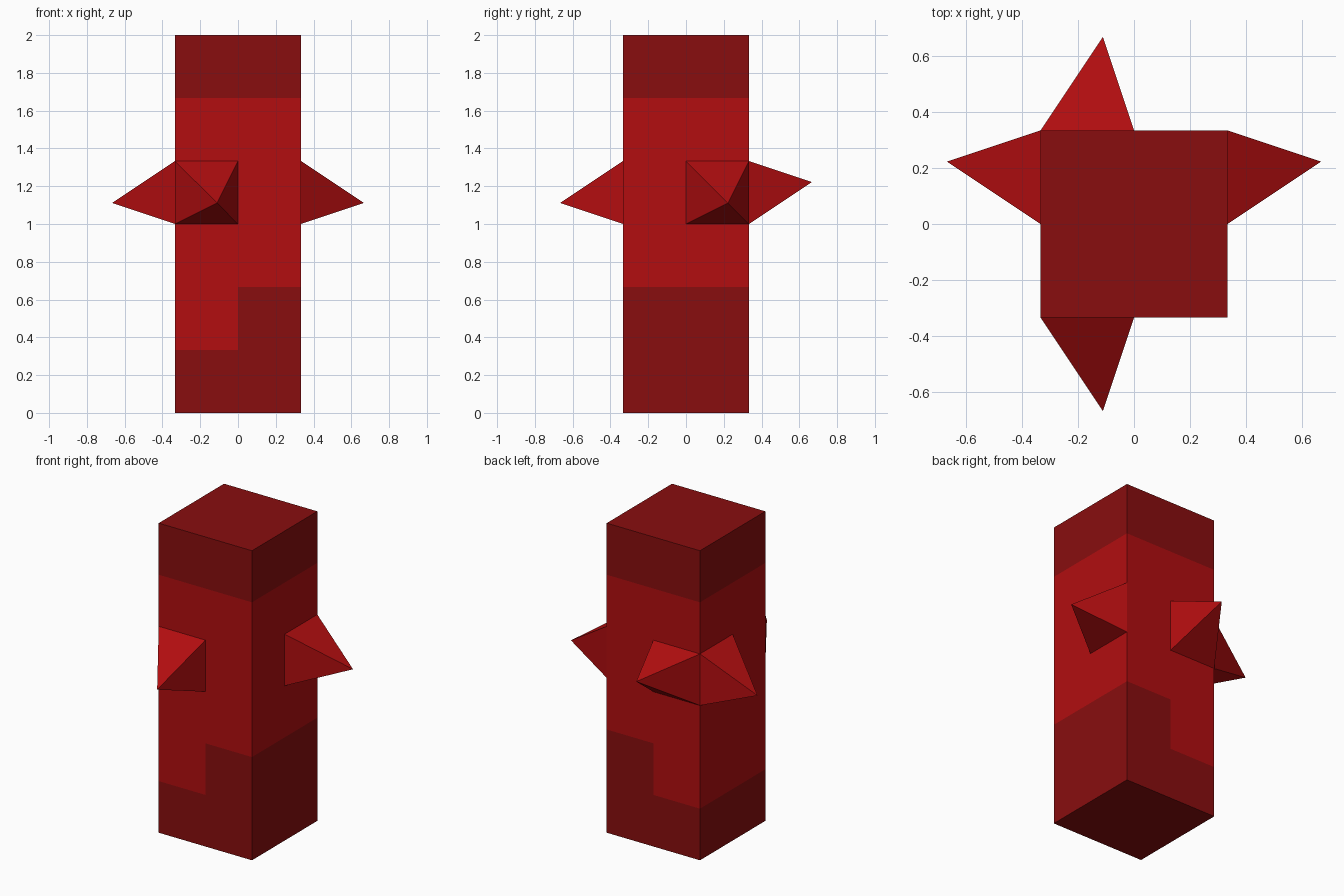
import bpy, bmesh
from mathutils import Vector

if "Cube" in bpy.data.objects:
    bpy.data.objects.remove(bpy.data.objects["Cube"])

T = 1 / 3  # grid unit: the post is 2 x 2 x 6 units


def material(name, colour):
    m = bpy.data.materials.new(name)
    m.diffuse_color = (*colour, 1)
    m.use_nodes = True
    m.node_tree.nodes["Principled BSDF"].inputs["Base Color"].default_value = m.diffuse_color
    return m


bright = material("bright red", (0.445, 0.0042, 0.005))
dark = material("dark red", (0.25, 0.0042, 0.0045))


def finish(name, bm, mats):
    bmesh.ops.recalc_face_normals(bm, faces=bm.faces)
    me = bpy.data.meshes.new(name)
    bm.to_mesh(me)
    bm.free()
    for m in mats:
        me.materials.append(m)
    ob = bpy.data.objects.new(name, me)
    bpy.context.collection.objects.link(ob)
    return ob


# Square post, cut along the colour borders
bm = bmesh.new()
bmesh.ops.create_cube(bm, size=1)
bmesh.ops.scale(bm, vec=(2 * T, 2 * T, 2), verts=bm.verts)
bmesh.ops.translate(bm, vec=(0, 0, 1), verts=bm.verts)
cuts = [((0, 0, z * T), (0, 0, 1)) for z in (1, 2, 5)] + [((0, 0, 0), (1, 0, 0))]
for co, no in cuts:
    bmesh.ops.bisect_plane(bm, geom=bm.verts[:] + bm.edges[:] + bm.faces[:],
                           plane_co=co, plane_no=no)
# Dark cap and foot; the foot is taller on the +x half
for f in bm.faces:
    c = f.calc_center_median()
    foot = 2 * T if c.x > 0.01 else T
    f.material_index = int(c.z > 5 * T or c.z < foot)
finish("post", bm, [bright, dark])


# Leaning four-sided spikes, one per side
def spike(name, outward, centre, tip):
    out = Vector(outward)
    up = Vector((0, 0, T / 2))
    side = out.cross(Vector((0, 0, 1))) * T / 2
    c = Vector(centre)
    bm = bmesh.new()
    base = [bm.verts.new(c + side * a + up * b)
            for a, b in ((-1, -1), (1, -1), (1, 1), (-1, 1))]
    apex = bm.verts.new(tip)
    for i in range(4):
        bm.faces.new((base[i], base[(i + 1) % 4], apex))
    bm.faces.new(base[::-1])
    finish(name, bm, [bright])


H, LOW, HIGH = T / 2, 1 + T / 3, 1 + 2 * T / 3
spike("front_spike", (0, -1, 0), (-H, -T, 1 + H), (-T / 3, -2 * T, LOW))
spike("back_spike", (0, 1, 0), (-H, T, 1 + H), (-T / 3, 2 * T, HIGH))
spike("right_spike", (1, 0, 0), (T, H, 1 + H), (2 * T, 2 * T / 3, LOW))
spike("left_spike", (-1, 0, 0), (-T, H, 1 + H), (-2 * T, 2 * T / 3, LOW))
